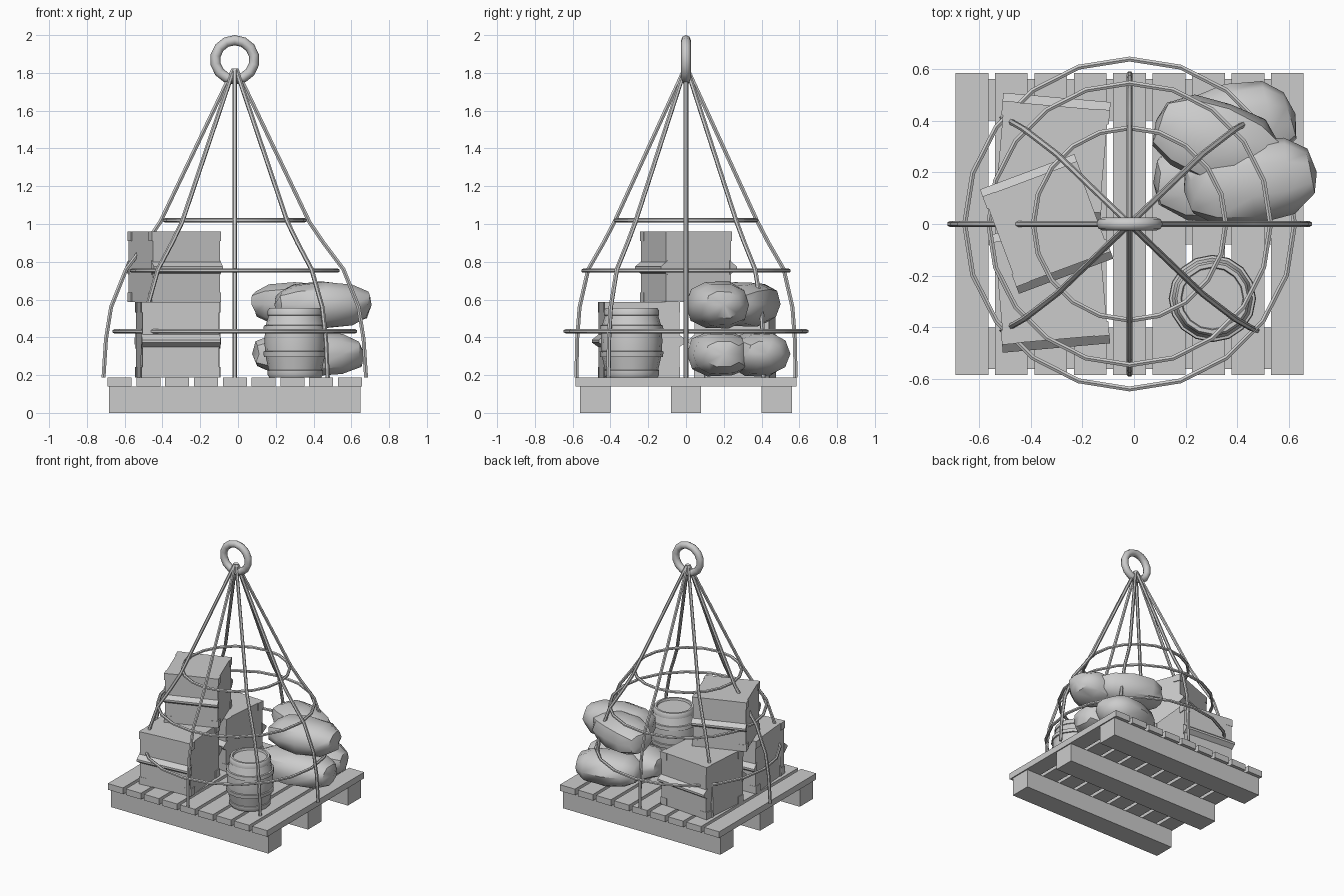
import bpy, bmesh, math, random
from mathutils import Matrix, Vector

if "Cube" in bpy.data.objects:
    bpy.data.objects.remove(bpy.data.objects["Cube"])

random.seed(4)
grey = bpy.data.materials.new("plain_grey")
grey.diffuse_color = (0.6, 0.6, 0.6, 1)
grey.use_nodes = True
grey.node_tree.nodes["Principled BSDF"].inputs["Base Color"].default_value = grey.diffuse_color
CX = -0.017  # axis of the sling


def finish(name, bm, smooth=None):
    bmesh.ops.recalc_face_normals(bm, faces=bm.faces[:])
    mesh = bpy.data.meshes.new(name)
    bm.to_mesh(mesh)
    bm.free()
    mesh.materials.append(grey)
    ob = bpy.data.objects.new(name, mesh)
    bpy.context.collection.objects.link(ob)
    if smooth:
        bpy.ops.object.select_all(action='DESELECT')
        ob.select_set(True)
        bpy.context.view_layer.objects.active = ob
        bpy.ops.object.shade_smooth_by_angle(angle=math.radians(smooth))
    return ob


def box(bm, centre, size):
    m = Matrix.Translation(centre) @ Matrix.Diagonal((*size, 1))
    bmesh.ops.create_cube(bm, size=1, matrix=m)


def tube(name, points, radius, sides=6, closed=False):
    """Sweep a small polygon along a path."""
    bm = bmesh.new()
    pts = [Vector(p) for p in points]
    n = len(pts)
    rings = []
    for i, p in enumerate(pts):
        a = pts[i - 1] if closed or i else p
        b = pts[(i + 1) % n] if closed or i < n - 1 else p
        t = (b - a).normalized()
        ref = Vector((0, 0, 1)) if closed and abs(t.z) < 1e-4 else Vector((-p.y, p.x - CX, 0))
        if ref.length < 1e-4:
            ref = Vector((-pts[-1].y, pts[-1].x - CX, 0))
        u = (ref - t * ref.dot(t)).normalized()
        v = t.cross(u)
        rings.append([bm.verts.new(p + radius * (u * math.cos(k * math.tau / sides)
                                                 + v * math.sin(k * math.tau / sides)))
                      for k in range(sides)])
    for i in range(n if closed else n - 1):
        r, s = rings[i], rings[(i + 1) % n]
        for k in range(sides):
            j = (k + 1) % sides
            bm.faces.new((r[k], r[j], s[j], s[k]))
    if not closed:
        bm.faces.new(rings[0])
        bm.faces.new(rings[-1])
    return finish(name, bm, 35)


def lathe(name, profile, sides, centre):
    """Revolve (radius, z) points that start and end on the axis."""
    bm = bmesh.new()
    verts = [bm.verts.new((r, 0, z)) for r, z in profile]
    edges = [bm.edges.new(e) for e in zip(verts, verts[1:])]
    bmesh.ops.spin(bm, geom=verts + edges, cent=(0, 0, 0), axis=(0, 0, 1),
                   angle=math.tau, steps=sides, use_merge=True)
    bmesh.ops.remove_doubles(bm, verts=bm.verts[:], dist=1e-4)
    bmesh.ops.translate(bm, verts=bm.verts[:], vec=centre)
    return finish(name, bm, 35)


# Pallet: three runners and nine deck boards
for i, y in enumerate((-0.48, 0, 0.48)):
    bm = bmesh.new()
    box(bm, (-0.017, y, 0.07), (1.33, 0.16, 0.14))
    finish(f"pallet_runner_{i + 1}", bm)
for i in range(9):
    bm = bmesh.new()
    box(bm, (-0.627 + i * 0.1525, 0, 0.1635), (0.127, 1.17, 0.047))
    finish(f"pallet_board_{i + 1}", bm)


# Crates: body, eight corner brackets, wedge handles on two faces
def crate(name, x, y, z, angle, scale=1.0):
    bm = bmesh.new()
    w, d, h = 0.405, 0.395, 0.40
    box(bm, (0, 0, h / 2), (w, d, h))
    for sx in (-1, 1):
        for sy in (-1, 1):
            for zc in (0.0275, h - 0.0275):
                box(bm, (sx * (w / 2 - 0.022), sy * (d / 2 - 0.026), zc), (0.056, 0.056, 0.055))
    for s in (-1, 1):
        section = [(d / 2 - 0.01, 0.235), (d / 2 + 0.033, 0.20),
                   (d / 2 + 0.033, 0.185), (d / 2 - 0.01, 0.155)]
        ends = [[bm.verts.new((sx * (w / 2 + 0.006), s * a, b)) for a, b in section] for sx in (-1, 1)]
        for e in ends:
            bm.faces.new(e)
        for k in range(4):
            j = (k + 1) % 4
            bm.faces.new((ends[0][k], ends[0][j], ends[1][j], ends[1][k]))
    bm.transform(Matrix.Translation((x, y, z)) @ Matrix.Rotation(math.radians(angle), 4, 'Z')
                 @ Matrix.Scale(scale, 4))
    finish(name, bm)


crate("front_crate", -0.32, -0.25, 0.187, 5)
crate("back_crate", -0.318, 0.26, 0.187, -5)
crate("top_crate", -0.338, 0, 0.587, 20.5, 0.935)

# Barrel with hoops and a sunken lid
lathe("barrel", [(0, 0.187), (0.137, 0.187), (0.146, 0.20), (0.146, 0.225), (0.141, 0.227),
                 (0.156, 0.295), (0.166, 0.297), (0.169, 0.325), (0.160, 0.327), (0.163, 0.38),
                 (0.160, 0.433), (0.169, 0.435), (0.166, 0.463), (0.156, 0.465), (0.141, 0.515),
                 (0.146, 0.517), (0.146, 0.54), (0.137, 0.555), (0.122, 0.555), (0.118, 0.54),
                 (0, 0.54)], 16, (0.303, -0.288, 0))


# Sacks: lumpy low-poly cushions lying on their sides
def sack(name, centre, half, angle):
    bm = bmesh.new()
    bmesh.ops.create_uvsphere(bm, u_segments=10, v_segments=6, radius=1)
    bm.transform(Matrix.Rotation(math.pi / 2, 4, 'Y'))
    for v in bm.verts:
        c = Vector([math.copysign(abs(a) ** 0.82, a) for a in v.co])
        c *= random.uniform(0.95, 1.03)
        c.x = max(-0.98, min(0.98, c.x))
        c.z = max(-1, min(1, c.z))
        v.co = [a * b for a, b in zip(c, half)]
    bm.transform(Matrix.Translation(centre) @ Matrix.Rotation(math.radians(angle), 4, 'Z'))
    finish(name, bm, 42)


sack("lower_front_sack", (0.37, 0.18, 0.312), (0.31, 0.175, 0.122), 4)
sack("lower_back_sack", (0.385, 0.375, 0.312), (0.25, 0.165, 0.122), 12)
sack("upper_back_sack", (0.32, 0.315, 0.575), (0.255, 0.165, 0.122), -20)
sack("upper_front_sack", (0.45, 0.165, 0.572), (0.265, 0.165, 0.127), 8)

# Sling ropes: (radius, depth factor, height)
path = [(0.008, 1, 1.82), (0.395, 0.96, 1.01), (0.47, 0.93, 0.90), (0.575, 0.90, 0.76),
        (0.655, 0.86, 0.56), (0.682, 0.845, 0.39), (0.695, 0.835, 0.187)]
for i in range(8):
    a = i * math.pi / 4
    tube(f"sling_rope_{i + 1}", [(CX + r * math.cos(a), r * f * math.sin(a), z) for r, f, z in path], 0.012)

# Horizontal net hoops
for name, r, z in (("upper_hoop", 0.372, 1.02), ("middle_hoop", 0.545, 0.753), ("lower_hoop", 0.638, 0.432)):
    tube(name, [(CX + r * math.cos(k * math.tau / 20), r * math.sin(k * math.tau / 20), z)
                for k in range(20)], 0.011, closed=True)

# Lifting ring
bm = bmesh.new()
rings = []
for i in range(14):
    a = i * math.tau / 14
    rings.append([])
    for k in range(8):
        b = k * math.tau / 8
        r = 0.104 + 0.027 * math.cos(b)
        rings[-1].append(bm.verts.new((CX + r * math.sin(a), 0.026 * math.sin(b), 1.869 + r * math.cos(a))))
for i in range(14):
    r, s = rings[i], rings[(i + 1) % 14]
    for k in range(8):
        j = (k + 1) % 8
        bm.faces.new((r[k], r[j], s[j], s[k]))
finish("lifting_ring", bm, 50)
